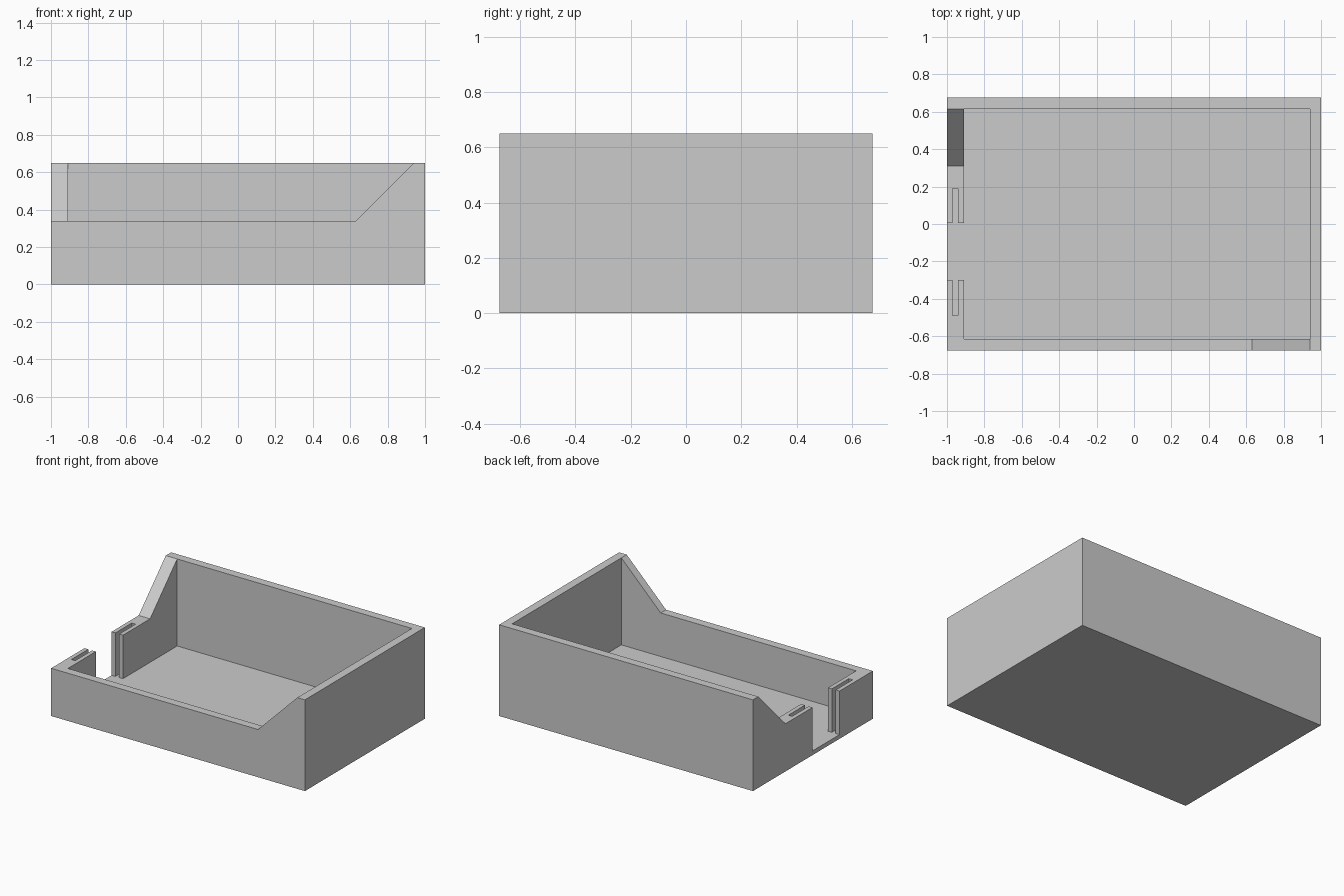
import bpy
import bmesh
from mathutils import Vector

if "Cube" in bpy.data.objects:
    bpy.data.objects.remove(bpy.data.objects["Cube"])


def prism(name, profile, sweep):
    """Solid made by sweeping a flat 3D outline along a vector."""
    bm = bmesh.new()
    face = bm.faces.new([bm.verts.new(p) for p in profile])
    new = bmesh.ops.extrude_face_region(bm, geom=[face])["geom"]
    moved = [g for g in new if isinstance(g, bmesh.types.BMVert)]
    bmesh.ops.translate(bm, verts=moved, vec=Vector(sweep))
    bmesh.ops.recalc_face_normals(bm, faces=bm.faces)
    mesh = bpy.data.meshes.new(name)
    bm.to_mesh(mesh)
    bm.free()
    obj = bpy.data.objects.new(name, mesh)
    bpy.context.collection.objects.link(obj)
    return obj


def box(name, x0, x1, y0, y1, z0, z1):
    outline = [(x0, y0, z0), (x1, y0, z0), (x1, y1, z0), (x0, y1, z0)]
    return prism(name, outline, (0, 0, z1 - z0))


def cut(target, cutter):
    cutter.hide_render = True
    mod = target.modifiers.new(cutter.name, "BOOLEAN")
    mod.operation = "DIFFERENCE"
    mod.solver = "EXACT"
    mod.object = cutter
    bpy.context.view_layer.objects.active = target
    bpy.ops.object.modifier_apply(modifier=mod.name)
    bpy.data.objects.remove(cutter)


W, D, H = 1.0, 0.675, 0.65   # half width, half depth, full height
LOW, FLOOR = 0.34, 0.03      # lowered rim height, floor thickness

# Tray body and its open interior
tray = box("tray", -W, W, -D, D, 0, H)
cut(tray, box("interior", -0.91, 0.94, -0.615, 0.615, FLOOR, 1))

# Lowered front wall, ramping up at the right
front = [(-1.1, LOW), (0.63, LOW), (0.94, H), (1.04, 0.75), (-1.1, 0.75)]
cut(tray, prism("front_cutout", [(x, -0.8, z) for x, z in front], (0, 0.22, 0)))

# Lowered left wall, ramping up at the back
left = [(-0.8, LOW), (0.31, LOW), (0.615, H), (0.715, 0.75), (-0.8, 0.75)]
cut(tray, prism("left_cutout", [(-1.1, y, z) for y, z in left], (0.21, 0, 0)))

# Doorway in the left wall, with a panel slot running into both sides
cut(tray, box("doorway", -1.1, -0.88, -0.3, 0.005, FLOOR, 1))
cut(tray, box("panel_slot", -0.97, -0.94, -0.49, 0.19, FLOOR, 1))
